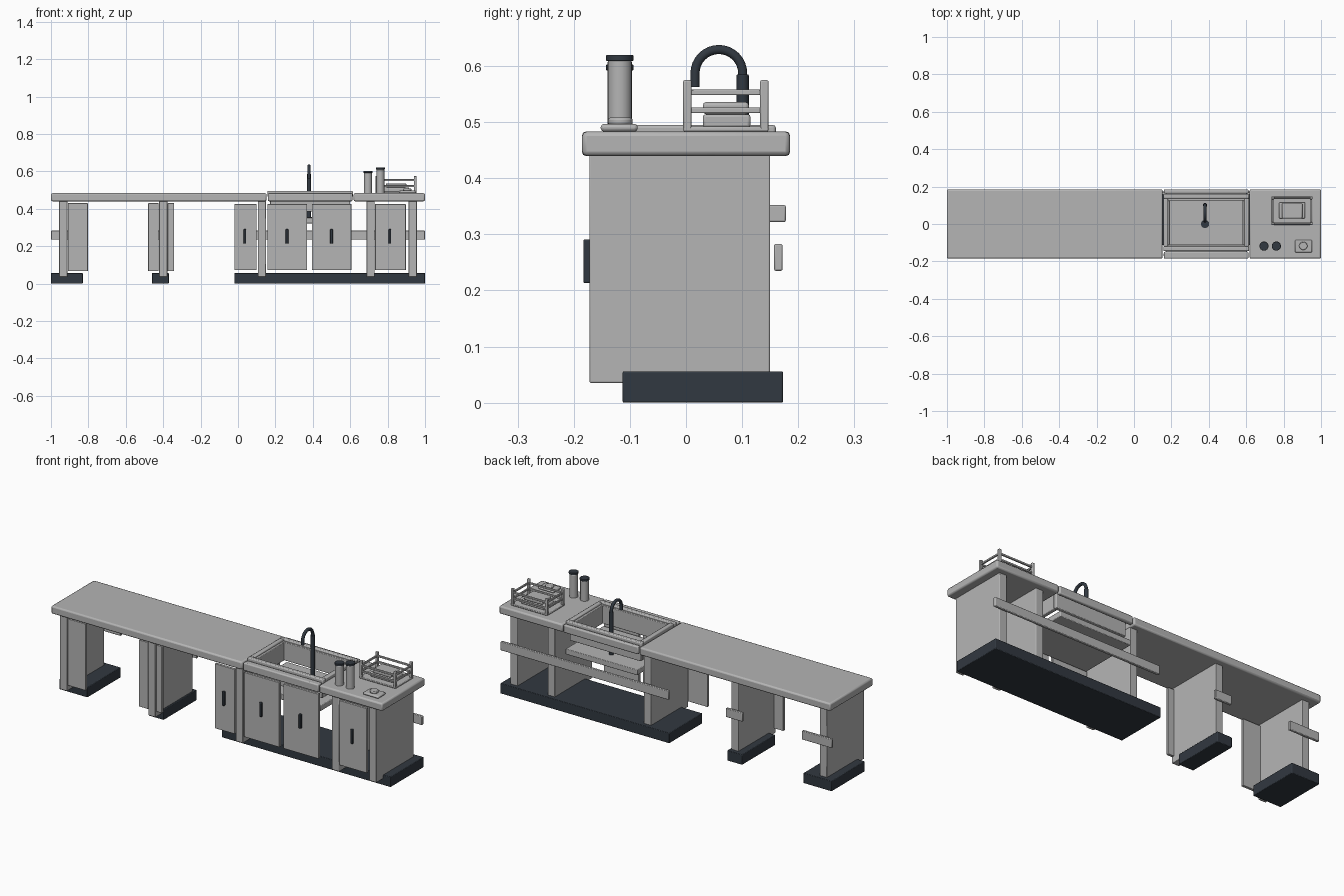
import bpy
import math
from mathutils import Vector

cube = bpy.data.objects.get("Cube")
if cube:
    bpy.data.objects.remove(cube, do_unlink=True)


def material(name, rgb):
    m = bpy.data.materials.new(name)
    m.use_nodes = True
    m.diffuse_color = (*rgb, 1)
    m.node_tree.nodes["Principled BSDF"].inputs["Base Color"].default_value = (*rgb, 1)
    return m


grey = material("light grey", (0.46, 0.46, 0.46))
dark = material("dark slate", (0.031, 0.04, 0.052))


def finish(name, mat, bevel, segments=2):
    o = bpy.context.object
    o.name = name
    o.data.materials.append(mat)
    if bevel:
        b = o.modifiers.new("Bevel", "BEVEL")
        b.width = bevel
        b.segments = segments
        b.limit_method = "ANGLE"
    bpy.ops.object.shade_smooth_by_angle(angle=math.radians(40))
    return o


def box(name, x, y, z, mat=grey, bevel=0.003):
    """Box from its (min, max) extent on each axis."""
    lo, hi = Vector((x[0], y[0], z[0])), Vector((x[1], y[1], z[1]))
    bpy.ops.mesh.primitive_cube_add(size=1, location=(lo + hi) / 2)
    o = bpy.context.object
    for v in o.data.vertices:
        v.co = v.co * (hi - lo)
    return finish(name, mat, bevel)


def cylinder(name, x, y, z, r, mat=grey, bevel=0.002):
    bpy.ops.mesh.primitive_cylinder_add(vertices=24, radius=r, depth=z[1] - z[0],
                                        location=(x, y, sum(z) / 2))
    return finish(name, mat, bevel)


def frame(name, x, y, z, t, bevel=0.003):
    """Rectangular ring of four bars of thickness t."""
    box(name + "_front", x, (y[0], y[0] + t), z, bevel=bevel)
    box(name + "_back", x, (y[1] - t, y[1]), z, bevel=bevel)
    inner = (y[0] + t, y[1] - t)
    box(name + "_right", (x[0], x[0] + t), inner, z, bevel=bevel)
    box(name + "_left", (x[1] - t, x[1]), inner, z, bevel=bevel)


# Countertops
TOP = (0.44, 0.483)
DEPTH = (-0.185, 0.185)
box("long_countertop", (-1, 0.153), DEPTH, TOP, bevel=0.008)
box("end_countertop", (0.618, 1), DEPTH, TOP, bevel=0.008)
box("sink_front_strip", (0.16, 0.612), (-0.185, -0.148), TOP, bevel=0.006)
box("sink_back_strip", (0.16, 0.612), (0.163, 0.185), TOP, bevel=0.006)

# Upright panels
for i, x in enumerate((-0.934, -0.4, 0.128, 0.709, 0.934)):
    box(f"upright_panel_{i}", (x - 0.022, x + 0.022), (-0.172, 0.15), (0.035, 0.445))

# Plinths with the back rails above them
for i, x in enumerate(((-1, -0.83), (-0.46, -0.37), (-0.02, 1))):
    box(f"plinth_{i}", x, (-0.113, 0.173), (0, 0.056), dark)
for i, x in enumerate(((-1, -0.82), (-0.46, -0.36), (-0.015, 1))):
    box(f"back_rail_{i}", x, (0.157, 0.172), (0.235, 0.283))

# Front filler plates
for i, x in enumerate(((-0.91, -0.803), (-0.48, -0.424), (-0.376, -0.342))):
    box(f"front_plate_{i}", x, (-0.168, -0.153), (0.066, 0.43), bevel=0.002)

# Doors with handles
doors = ((-0.02, 0.1, 0.037), (0.157, 0.37, 0.262), (0.395, 0.606, 0.5), (0.733, 0.897, 0.812))
for i, (x0, x1, hx) in enumerate(doors):
    box(f"door_{i}", (x0, x1), (-0.172, -0.157), (0.072, 0.425), bevel=0.002)
    box(f"door_handle_{i}", (hx - 0.007, hx + 0.007), (-0.183, -0.17), (0.213, 0.291), dark)

# Sink: rim, walls, floor slab and drain
frame("sink_rim", (0.157, 0.615), (-0.145, 0.16), (0.465, 0.495), 0.024, 0.005)
frame("sink_wall", (0.172, 0.6), (-0.13, 0.145), (0.385, 0.485), 0.02)
box("sink_floor", (0.17, 0.603), (-0.15, 0.178), (0.322, 0.352))
cylinder("drain", 0.38, 0, (0.348, 0.357), 0.022, dark, 0)

# Faucet
cylinder("faucet_stem", 0.38, 0.101, (0.35, 0.585), 0.011, dark)
curve = bpy.data.curves.new("faucet_neck", "CURVE")
curve.dimensions = "3D"
curve.bevel_depth = 0.0085
curve.bevel_resolution = 3
curve.use_fill_caps = True
R, cy, cz = 0.0425, 0.0585, 0.587
arc = [(0.38, cy + R * math.cos(math.pi * k / 16), cz + R * math.sin(math.pi * k / 16))
       for k in range(17)]
path = [(0.38, cy + R, 0.56)] + arc + [(0.38, cy - R, 0.563)]
spline = curve.splines.new("POLY")
spline.points.add(len(path) - 1)
for p, co in zip(spline.points, path):
    p.co = (*co, 1)
spline.use_smooth = True
curve.materials.append(dark)
bpy.context.collection.objects.link(bpy.data.objects.new("faucet_neck", curve))

# Canisters
for i, (x, h) in enumerate(((0.695, 0.592), (0.761, 0.609))):
    cylinder(f"canister_{i}", x, -0.118, (0.48, h), 0.0215)
    cylinder(f"canister_lid_{i}", x, -0.118, (h, h + 0.011), 0.0245, dark)

# Soap dish
box("soap_dish", (0.86, 0.953), (-0.152, -0.086), (0.483, 0.497), bevel=0.006)
cylinder("soap", 0.905, -0.117, (0.495, 0.508), 0.022, bevel=0.004)

# Dish rack with stacked dishes
RX, RY = (0.735, 0.955), (-0.005, 0.147)
box("rack_base", RX, RY, (0.483, 0.492))
for i, x in enumerate((RX[0], RX[1] - 0.015)):
    for j, y in enumerate((RY[0], RY[1] - 0.015)):
        box(f"rack_post_{i}{j}", (x, x + 0.015), (y, y + 0.015), (0.485, 0.575))
for i, z in enumerate((0.516, 0.548)):
    frame(f"rack_rail_{i}", (0.738, 0.952), (-0.002, 0.144), (z, z + 0.01), 0.009, 0.002)
box("lower_dish", (0.775, 0.915), (0.03, 0.115), (0.49, 0.514), bevel=0.005)
box("upper_dish", (0.79, 0.9), (0.03, 0.112), (0.514, 0.536), bevel=0.006)
